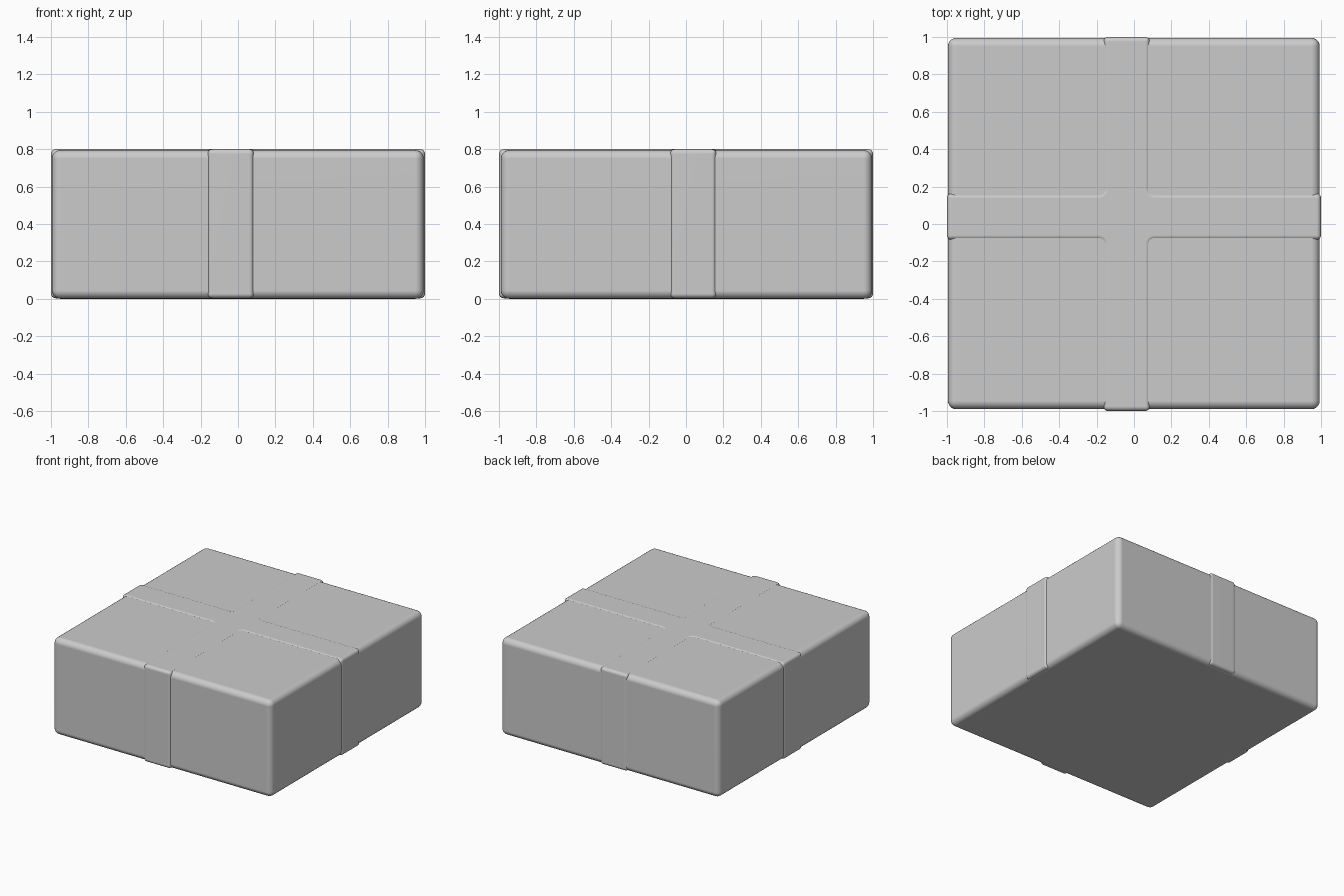
import bpy, bmesh, math

if "Cube" in bpy.data.objects:
    bpy.data.objects.remove(bpy.data.objects["Cube"])


def finish(obj, width, segments):
    # rounded edges with smooth shading
    mod = obj.modifiers.new("rounding", 'BEVEL')
    mod.width = width
    mod.segments = segments
    mod.limit_method = 'ANGLE'
    mod.angle_limit = math.radians(40)
    for p in obj.data.polygons:
        p.use_smooth = True
    wn = obj.modifiers.new("normals", 'WEIGHTED_NORMAL')
    wn.keep_sharp = True


def prism(name, outline, z0, z1, width, segments):
    # extrude a flat outline upward
    bm = bmesh.new()
    face = bm.faces.new([bm.verts.new((x, y, z0)) for x, y in outline])
    up = bmesh.ops.extrude_face_region(bm, geom=[face])
    for v in up["geom"]:
        if isinstance(v, bmesh.types.BMVert):
            v.co.z = z1
    bmesh.ops.recalc_face_normals(bm, faces=bm.faces)
    me = bpy.data.meshes.new(name)
    bm.to_mesh(me)
    bm.free()
    obj = bpy.data.objects.new(name, me)
    bpy.context.collection.objects.link(obj)
    finish(obj, width, segments)
    return obj


def inner_corner(cx, cy, start, r=0.025, n=6):
    # concave fillet where two ribbons meet, walked clockwise
    return [(cx + r * math.cos(start - math.pi / 2 * i / n),
             cy + r * math.sin(start - math.pi / 2 * i / n)) for i in range(n + 1)]


# gift box body
prism("box_body", [(-0.995, -0.99), (0.993, -0.99), (0.993, 0.995), (-0.995, 0.995)],
      0.0, 0.795, 0.045, 5)

# crossed ribbons wrapped over the box, slightly off centre
xa, xb, ya, yb, r = -0.163, 0.085, -0.085, 0.163, 0.025
pi = math.pi
outline = [(xa, -1), (xb, -1)]
outline += inner_corner(xb + r, ya - r, pi)
outline += [(1, ya), (1, yb)]
outline += inner_corner(xb + r, yb + r, -pi / 2)
outline += [(xb, 1), (xa, 1)]
outline += inner_corner(xa - r, yb + r, 0)
outline += [(-1, yb), (-1, ya)]
outline += inner_corner(xa - r, ya - r, pi / 2)
prism("crossed_ribbon", outline, 0.003, 0.80, 0.03, 4)
